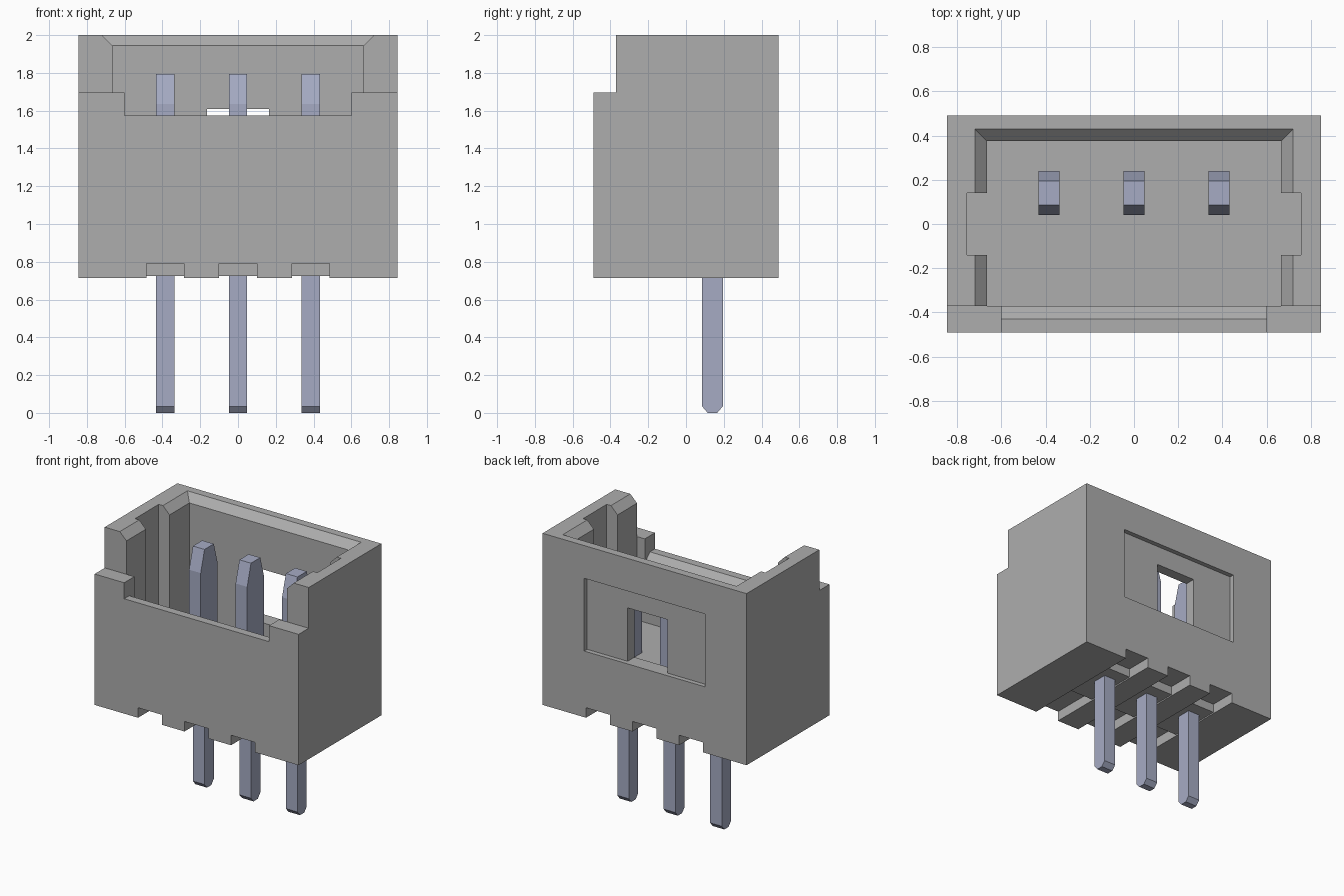
import bpy

cube = bpy.data.objects.get("Cube")
if cube:
    bpy.data.objects.remove(cube, do_unlink=True)


def material(name, rgb):
    m = bpy.data.materials.new(name)
    m.use_nodes = True
    m.diffuse_color = (*rgb, 1)
    bsdf = next(n for n in m.node_tree.nodes if n.type == 'BSDF_PRINCIPLED')
    bsdf.inputs["Base Color"].default_value = (*rgb, 1)
    return m


GREY = material("housing grey", (0.42, 0.42, 0.42))
STEEL = material("pin blue grey", (0.38, 0.41, 0.55))


def loft(name, rings, mat=None):
    """Solid through rectangular rings (x0, x1, y0, y1, z)."""
    verts, faces = [], [(3, 2, 1, 0)]
    for x0, x1, y0, y1, z in rings:
        verts += [(x0, y0, z), (x1, y0, z), (x1, y1, z), (x0, y1, z)]
    for r in range(len(rings) - 1):
        b = r * 4
        for i in range(4):
            j = (i + 1) % 4
            faces.append((b + i, b + j, b + 4 + j, b + 4 + i))
    n = len(verts)
    faces.append((n - 4, n - 3, n - 2, n - 1))
    mesh = bpy.data.meshes.new(name)
    mesh.from_pydata(verts, [], faces)
    obj = bpy.data.objects.new(name, mesh)
    bpy.context.collection.objects.link(obj)
    if mat:
        mesh.materials.append(mat)
    return obj


def box(name, x0, x1, y0, y1, z0, z1, mat=None):
    return loft(name, [(x0, x1, y0, y1, z0), (x0, x1, y0, y1, z1)], mat)


def cut(target, cutter):
    cutter.hide_render = True
    mod = target.modifiers.new("cut", 'BOOLEAN')
    mod.operation = 'DIFFERENCE'
    mod.solver = 'EXACT'
    mod.object = cutter
    bpy.context.view_layer.objects.active = target
    bpy.ops.object.modifier_apply(modifier=mod.name)
    bpy.data.objects.remove(cutter, do_unlink=True)


PITCH = 0.385
FLOOR = 1.07

# Housing block
housing = box("housing", -0.845, 0.845, -0.49, 0.49, 0.715, 2.0, GREY)

# Lowered front step and the wider dip in the front wall
cut(housing, box("step_cutter", -1, 1, -1, -0.37, 1.695, 3))
cut(housing, box("dip_cutter", -0.6, 0.6, -1, -0.30, 1.575, 3))

# Cavity, its open front, side slots and bevelled rim
cut(housing, box("cavity_cutter", -0.665, 0.665, -0.37, 0.375, FLOOR, 3))
cut(housing, box("opening_cutter", -0.665, 0.665, -0.6, 0.3, 1.695, 3))
cut(housing, box("slot_cutter", -0.755, 0.755, -0.14, 0.14, FLOOR, 3))
cut(housing, loft("rim_cutter", [(-0.62, 0.62, -0.6, 0.33, 1.9),
                                 (-0.82, 0.82, -0.6, 0.53, 2.1)]))

# Inner bevel along the top of the front wall
cut(housing, loft("front_bevel_cutter", [(-0.6, 0.6, -0.35, -0.2, 1.495),
                                         (-0.6, 0.6, -0.45, -0.2, 1.595)]))

# Back recess with a window through the wall
cut(housing, box("recess_cutter", -0.5, 0.5, 0.455, 0.6, 1.21, 1.755))
cut(housing, box("window_cutter", -0.165, 0.165, 0.3, 0.6, 1.21, 1.61))

# Underside channels at each pin, with a shallow bridge in the middle
for i in (-1, 0, 1):
    x0, x1 = i * PITCH - 0.1, i * PITCH + 0.1
    cut(housing, box("front_channel_cutter", x0, x1, -0.6, -0.12, 0.6, 0.79))
    cut(housing, box("back_channel_cutter", x0, x1, 0.29, 0.6, 0.6, 0.79))
    cut(housing, box("bridge_cutter", x0, x1, -0.2, 0.35, 0.6, 0.725))

# Contact pins: narrow leg, wider blade with tapered tip
for i, side in ((-1, "right"), (0, "middle"), (1, "left")):
    x0, x1 = i * PITCH - 0.048, i * PITCH + 0.048
    loft("pin_" + side, [(x0, x1, 0.115, 0.165, 0.0),
                         (x0, x1, 0.085, 0.195, 0.035),
                         (x0, x1, 0.085, 0.195, 0.95),
                         (x0, x1, 0.04, 0.24, 0.96),
                         (x0, x1, 0.04, 0.24, 1.635),
                         (x0, x1, 0.085, 0.195, 1.795)], STEEL)
